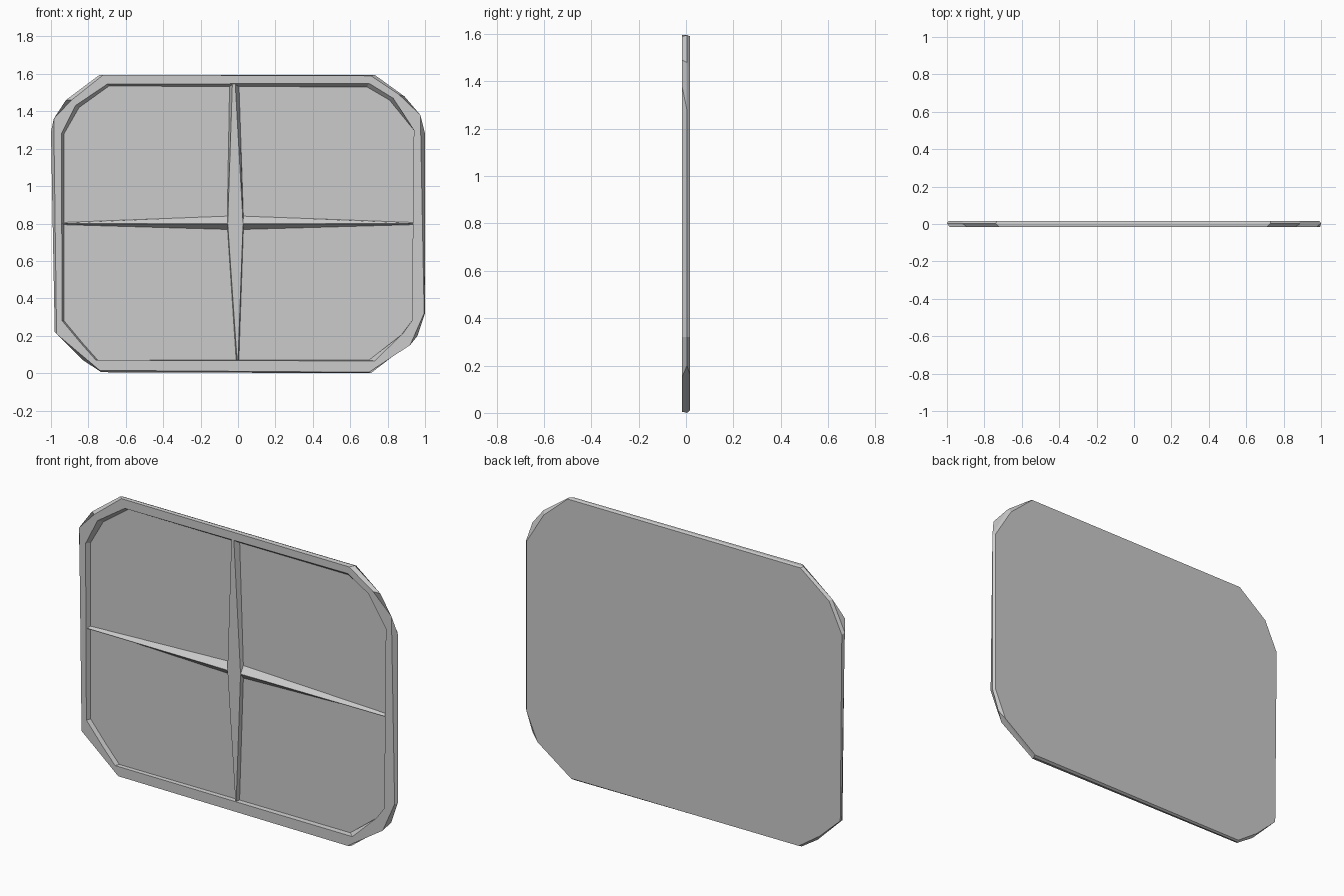
import bpy, bmesh

FRONT, PANE, BACK = -0.017, 0.007, 0.017


def loft(name, rings):
    """Solid through matching (x, z) outlines, each at its own depth y."""
    bm = bmesh.new()
    loops = [[bm.verts.new((x, y, z)) for x, z in pts] for y, pts in rings]
    n = len(loops[0])
    for a, b in zip(loops, loops[1:]):
        for i in range(n):
            j = (i + 1) % n
            bm.faces.new((a[i], a[j], b[j], b[i]))
    bm.faces.new(loops[0])
    bm.faces.new(loops[-1])
    bmesh.ops.remove_doubles(bm, verts=bm.verts, dist=1e-5)
    bmesh.ops.recalc_face_normals(bm, faces=bm.faces)
    me = bpy.data.meshes.new(name)
    bm.to_mesh(me)
    bm.free()
    ob = bpy.data.objects.new(name, me)
    bpy.context.collection.objects.link(ob)
    return ob


# Hand-cut outlines, three points per corner, from top left clockwise
back = [(-0.99, 1.28), (-0.91, 1.45), (-0.73, 1.59),
        (0.73, 1.59), (0.88, 1.46), (0.99, 1.28),
        (0.99, 0.32), (0.92, 0.16), (0.71, 0.01),
        (-0.72, 0.01), (-0.85, 0.10), (-0.98, 0.22)]
middle = [(-1.0, 1.29), (-0.92, 1.46), (-0.74, 1.595),
          (0.73, 1.595), (0.89, 1.48), (1.0, 1.28),
          (1.0, 0.32), (0.96, 0.20), (0.71, 0.0),
          (-0.73, 0.005), (-0.83, 0.07), (-0.98, 0.22)]
front = [(-0.985, 1.36), (-0.89, 1.46), (-0.72, 1.595),
         (0.71, 1.59), (0.86, 1.49), (0.975, 1.38),
         (0.995, 0.32), (0.92, 0.15), (0.70, 0.005),
         (-0.74, 0.015), (-0.84, 0.10), (-0.97, 0.21)]
inner = [(-0.945, 1.28), (-0.87, 1.43), (-0.70, 1.545),
         (0.70, 1.55), (0.83, 1.47), (0.94, 1.30),
         (0.93, 0.28), (0.88, 0.21), (0.73, 0.065),
         (-0.76, 0.07), (-0.84, 0.16), (-0.94, 0.28)]
recess = [(-0.93, 1.28), (-0.85, 1.42), (-0.69, 1.535),
          (0.69, 1.53), (0.81, 1.46), (0.94, 1.30),
          (0.93, 0.28), (0.87, 0.20), (0.70, 0.07),
          (-0.75, 0.07), (-0.83, 0.16), (-0.93, 0.28)]

# Framed window panel with recessed pane
loft("window_panel", [(BACK, back), (0.004, middle), (FRONT, front),
                      (FRONT, inner), (PANE, recess)])

# Upright glazing bar, a kite-shaped wedge with a flat front
loft("upright_bar", [
    (PANE, [(-0.045, 1.55), (0.005, 1.55), (0.03, 0.80), (0.005, 0.07),
            (-0.01, 0.07), (-0.058, 0.80)]),
    (FRONT + 0.001, [(-0.03, 1.55), (-0.015, 1.55), (0.027, 0.80), (0.0, 0.07),
                     (-0.005, 0.07), (-0.055, 0.80)])])

# Crossbar halves, ridged wedges narrowing toward the frame
for side, name in ((-1, "left_crossbar"), (1, "right_crossbar")):
    tip, root = side * 0.935, side * 0.03 - 0.015
    loft(name, [
        (PANE, [(root, 0.84), (tip, 0.806), (tip, 0.794), (root, 0.768)]),
        (FRONT + 0.002, [(root, 0.799), (tip, 0.801), (tip, 0.799), (root, 0.797)])])
